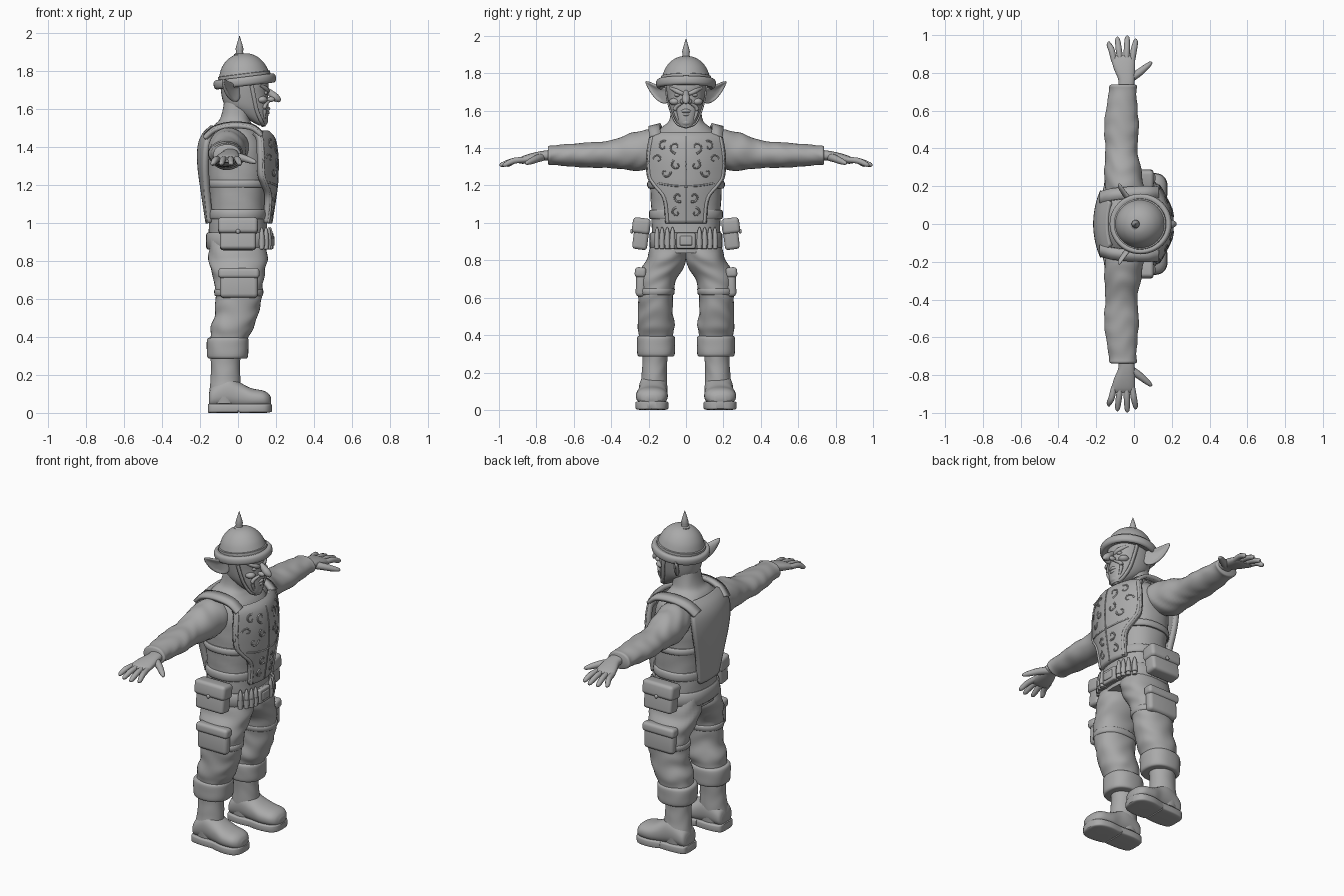
import bpy, bmesh, math
from mathutils import Vector, Matrix

grey = bpy.data.materials.new("plain grey")
grey.diffuse_color = (0.4, 0.4, 0.4, 1)


def finish(name, bm, mirror=False, thick=0, subsurf=0):
    bmesh.ops.recalc_face_normals(bm, faces=bm.faces[:])
    me = bpy.data.meshes.new(name)
    bm.to_mesh(me)
    bm.free()
    me.materials.append(grey)
    ob = bpy.data.objects.new(name, me)
    bpy.context.collection.objects.link(ob)
    if thick:
        m = ob.modifiers.new("thickness", 'SOLIDIFY')
        m.thickness, m.offset = thick, 0
    if subsurf:
        m = ob.modifiers.new("smooth", 'SUBSURF')
        m.levels = m.render_levels = subsurf
    if mirror:
        ob.modifiers.new("mirror", 'MIRROR').use_axis = (False, True, False)
    return ob


def spline(pts, sub):
    """Catmull-Rom through tuples of any length."""
    out = []
    for i in range(len(pts) - 1):
        p0, p1, p2, p3 = pts[max(i - 1, 0)], pts[i], pts[i + 1], pts[min(i + 2, len(pts) - 1)]
        for k in range(sub):
            t = k / sub
            out.append(tuple(0.5 * (2 * b + (c - a) * t + (2 * a - 5 * b + 4 * c - d) * t * t
                       + (3 * b - a - 3 * c + d) * t ** 3) for a, b, c, d in zip(p0, p1, p2, p3)))
    return out + [tuple(pts[-1])]


def skin(bm, rings, caps=True):
    vs = [[bm.verts.new(p) for p in r] for r in rings]
    n = len(vs[0])
    for a, b in zip(vs, vs[1:]):
        for i in range(n):
            bm.faces.new((a[i], a[(i + 1) % n], b[(i + 1) % n], b[i]))
    if caps:
        bm.faces.new(vs[0])
        bm.faces.new(vs[-1])


def loft(name, axis, secs, p=2, sub=6, wr=0, mirror=False, n=36):
    """Sections are (position on axis, centre a, centre b, radius a, radius b)."""
    rings = []
    for t, ca, cb, ra, rb in spline(secs, sub):
        ring = []
        for i in range(n):
            a = 2 * math.pi * i / n
            c, s = math.cos(a), math.sin(a)
            w = 1 + wr * math.sin(t * 60 + 2.5 * math.sin(a + 1) + 1.5 * math.sin(3 * a + t * 9))
            u = ca + math.copysign(abs(c) ** (2 / p), c) * ra * w
            v = cb + math.copysign(abs(s) ** (2 / p), s) * rb * w
            ring.append({'z': (u, v, t), 'y': (u, t, v), 'x': (t, u, v)}[axis])
        rings.append(ring)
    bm = bmesh.new()
    skin(bm, rings)
    return finish(name, bm, mirror)


def tubes(name, paths, mirror=False, sub=5, n=10):
    """Each path is a list of (x, y, z, radius)."""
    bm = bmesh.new()
    for path in paths:
        pts = spline(path, sub)
        co = [Vector(q[:3]) for q in pts]
        rings = []
        for i, q in enumerate(pts):
            tan = co[min(i + 1, len(co) - 1)] - co[max(i - 1, 0)]
            rot = tan.to_track_quat('Z', 'Y')
            rings.append([co[i] + rot @ Vector((math.cos(6.28319 * k / n), math.sin(6.28319 * k / n), 0))
                          * max(q[3], .001) for k in range(n)])
        skin(bm, rings)
    return finish(name, bm, mirror)


def box(name, c, size, bevel, rx=0, mirror=True):
    bm = bmesh.new()
    bmesh.ops.create_cube(bm, size=1)
    bmesh.ops.scale(bm, vec=size, verts=bm.verts[:])
    bmesh.ops.bevel(bm, geom=bm.edges[:], offset=bevel, segments=4, profile=.5, affect='EDGES')
    bmesh.ops.transform(bm, matrix=Matrix.Translation(c) @ Matrix.Rotation(rx, 4, 'X'), verts=bm.verts[:])
    return finish(name, bm, mirror)


def lathe(name, prof, mats, mirror=False, n=40):
    bm = bmesh.new()
    for m in mats:
        skin(bm, [[m @ Vector((max(r, .0005) * math.cos(2 * math.pi * i / n),
                               max(r, .0005) * math.sin(2 * math.pi * i / n), z)) for i in range(n)]
                  for r, z in prof])
    return finish(name, bm, mirror)


def balls(name, items, mirror=True):
    bm = bmesh.new()
    for c, s in items:
        bmesh.ops.create_uvsphere(bm, u_segments=16, v_segments=10, radius=1,
                                  matrix=Matrix.Translation(c) @ Matrix.Diagonal((*s, 1)))
    return finish(name, bm, mirror)


def ribbon(name, pts, width, thick, mirror=True):
    bm = bmesh.new()
    w = Vector(width) / 2
    rows = [(bm.verts.new(Vector(p) - w), bm.verts.new(Vector(p) + w)) for p in spline(pts, 6)]
    for a, b in zip(rows, rows[1:]):
        bm.faces.new((a[0], a[1], b[1], b[0]))
    return finish(name, bm, mirror, thick)


def plate(name, rows, k, thick):
    """Curved armour sheet, rows are (z, half width, x at the middle)."""
    bm = bmesh.new()
    grid = [[bm.verts.new((x + k * (w * j / 12) ** 2, w * j / 12, z)) for j in range(-12, 13)]
            for z, w, x in spline(rows, 5)]
    for a, b in zip(grid, grid[1:]):
        for j in range(24):
            bm.faces.new((a[j], a[j + 1], b[j + 1], b[j]))
    return finish(name, bm, False, thick)


# Torso, pelvis and neck
loft("torso", 'z', [(.84, 0, 0, .15, .18), (.95, 0, 0, .155, .183), (1.1, 0, 0, .15, .187), (1.25, -.005, 0, .16, .195),
     (1.38, -.01, 0, .16, .195), (1.46, -.02, 0, .14, .18), (1.51, -.025, 0, .105, .13),
     (1.55, -.015, 0, .078, .09), (1.64, 0, 0, .072, .078)], p=2.4, wr=.006)
loft("side_band", 'z', [(1.185, 0, 0, .163, .2), (1.195, 0, 0, .168, .207), (1.215, 0, 0, .168, .207), (1.225, 0, 0, .163, .2)], p=2.4, sub=2)
loft("lower_band", 'z', [(1.02, 0, 0, .156, .19), (1.03, 0, 0, .16, .197), (1.06, 0, 0, .16, .197), (1.07, 0, 0, .156, .19)], p=2.4, sub=2)

# Chest and back armour
front = [(1.475, .18, .15), (1.44, .192, .18), (1.35, .205, .195), (1.25, .2, .195), (1.2, .172, .192), (1.13, .12, .183), (1.0, .105, .163)]
plate("chest_plate", front, -2, .03)
plate("back_plate", [(1.5, .11, -.135), (1.46, .155, -.175), (1.4, .172, -.197), (1.3, .16, -.198),
                     (1.15, .12, -.178), (1.0, .09, -.155)], 1.2, .032)
dense = spline(front, 10)


def on_plate(y, z, r):
    x = min(dense, key=lambda q: abs(q[0] - z))[2]
    return (x - 2 * y * y + .015, y, z, r)


tubes("chest_rim", [[on_plate(w - .006, z, .009) for z, w, x in front]], True)
tubes("chest_seam", [[on_plate(0, z, .004) for z, w, x in front]])
tubes("chest_waist_ridge", [[on_plate(y, 1.195 + y * y * .8, .005) for y in (0, .05, .1, .15)]], True)


def curl(cy, cz, r, turn, start):
    return [on_plate(cy + r * (1 - .12 * i) * math.cos(start + turn * i * .75),
                     cz + r * (1 - .12 * i) * math.sin(start + turn * i * .75), .006 - .0004 * i) for i in range(8)]


tubes("chest_scrolls", [curl(.055, 1.405, .035, 1, -1.5), curl(.12, 1.41, .03, -1, 2), curl(.15, 1.34, .028, 1, 0),
      curl(.05, 1.31, .03, -1, 1), curl(.11, 1.27, .03, 1, 3), curl(.04, 1.14, .03, 1, -2),
      curl(.05, 1.055, .028, -1, 1.5)], True, 3, 8)
ribbon("shoulder_strap", [(.125, .165, 1.465), (.07, .168, 1.505), (-.03, .165, 1.515), (-.12, .155, 1.495), (-.175, .14, 1.45)],
       (0, .06, -.015), .022)

# Sleeves and hands
loft("sleeve", 'y', [(.08, -.035, 1.4, .08, .09), (.17, -.045, 1.4, .1, .1), (.23, -.055, 1.387, .102, .107),
     (.3, -.06, 1.38, .096, .098), (.4, -.067, 1.367, .084, .074), (.5, -.066, 1.363, .092, .068),
     (.6, -.065, 1.362, .084, .062), (.7, -.06, 1.362, .072, .053), (.73, -.058, 1.361, .073, .052),
     (.738, -.058, 1.361, .064, .044)], wr=.02, mirror=True)
loft("palm", 'y', [(.7, -.045, 1.362, .044, .03), (.76, -.04, 1.36, .043, .026), (.82, -.05, 1.348, .056, .026),
     (.87, -.057, 1.337, .062, .021), (.895, -.057, 1.331, .055, .012)], p=2.4, mirror=True)
fingers = []
for x0, x1, tip in ((-.105, -.132, .965), (-.073, -.087, .99), (-.04, -.036, .997), (-.01, .008, .98)):
    fingers.append([(x0, .86, 1.338, .015), ((x0 + x1) / 2, .92, 1.332, .0165), (x1, tip - .015, 1.312, .013), (x1, tip, 1.306, .004)])
fingers.append([(-.02, .77, 1.352, .022), (.025, .8, 1.342, .02), (.065, .832, 1.328, .016), (.088, .852, 1.32, .01), (.094, .858, 1.318, .003)])
tubes("fingers", fingers, True)

# Trousers with rolled cuffs
loft("trouser_leg", 'z', [(.92, 0, .09, .145, .09), (.82, 0, .1, .155, .105), (.75, 0, .13, .143, .11), (.68, .005, .158, .127, .1),
     (.6, .003, .163, .122, .094), (.52, -.008, .163, .114, .092), (.45, -.03, .16, .113, .1),
     (.4, -.045, .16, .1, .09), (.33, -.055, .16, .09, .085)], p=2.2, wr=.022, mirror=True)
loft("trouser_cuff", 'z', [(.285, -.055, .16, .085, .08), (.292, -.055, .16, .105, .098), (.34, -.055, .16, .11, .102),
     (.388, -.053, .16, .108, .1), (.397, -.053, .16, .09, .085)], p=2.4, sub=4, wr=.006, mirror=True)
loft("thigh_strap", 'z', [(.615, .003, .163, .121, .093), (.62, .004, .163, .128, .1), (.645, .004, .162, .129, .102),
     (.65, .004, .162, .123, .095)], p=2.2, sub=2, mirror=True)
box("thigh_pocket", (.005, .24, .675), (.2, .055, .14), .022, .04)
box("thigh_pocket_flap", (.005, .243, .735), (.215, .062, .055), .018, .06)

# Boots
loft("boot_shaft", 'z', [(.32, -.066, .165, .08, .068), (.25, -.066, .167, .076, .066), (.18, -.066, .17, .078, .068),
     (.1, -.068, .175, .084, .074), (.05, -.068, .175, .08, .07)], wr=.01, mirror=True)
loft("boot_foot", 'x', [(-.152, .175, .07, .045, .035), (-.135, .175, .085, .066, .058), (-.06, .175, .11, .076, .085), (.01, .178, .09, .077, .07),
     (.07, .182, .076, .085, .054), (.13, .184, .072, .08, .046), (.16, .184, .066, .06, .036),
     (.174, .184, .06, .03, .02)], p=2.3, mirror=True)
loft("boot_heel", 'x', [(-.158, .175, .024, .04, .022), (-.145, .175, .024, .066, .024), (-.08, .175, .024, .078, .024),
     (.0, .177, .024, .076, .024)], p=6, sub=4, mirror=True)
loft("boot_sole", 'x', [(.0, .177, .029, .078, .019), (.012, .178, .024, .079, .024), (.08, .182, .024, .089, .024), (.14, .184, .024, .08, .024),
     (.168, .184, .025, .055, .022), (.178, .184, .026, .025, .018)], p=6, sub=4, mirror=True)

# Belt, buckle, cartridges and pouches
loft("belt", 'z', [(.862, .003, 0, .155, .18), (.868, .003, 0, .17, .194), (.94, .003, 0, .17, .194), (.947, .003, 0, .155, .18)], p=2.4, sub=2)
box("buckle", (.172, 0, .905), (.03, .1, .085), .008, mirror=False)
box("buckle_panel", (.182, 0, .905), (.022, .065, .05), .006, mirror=False)
spots = []
for y in (.072, .1, .128, .155):
    spots.append((.003 + .17 * (1 - (y / .194) ** 2.4) ** (1 / 2.4) + .004, y))
lathe("cartridges", [(0, .86), (.013, .862), (.014, .93), (.012, .945), (.009, .962), (.004, .975), (0, .978)],
      [Matrix.Translation((x, y, 0)) for x, y in spots], True, 12)
lathe("cartridge_loops", [(.0, .882), (.0165, .882), (.0165, .915), (0, .915)],
      [Matrix.Translation((x, y, 0)) for x, y in spots], True, 12)
box("pouch", (0, .24, .935), (.19, .08, .155), .018, .13)
box("pouch_flap", (0, .239, .984), (.208, .096, .085), .02, .13)
balls("pouch_stud", [((0, .29, .955), (.012, .008, .012))])

# Head and face
loft("head", 'z', [(1.512, .13, 0, .018, .03), (1.54, .107, 0, .05, .053), (1.58, .07, 0, .09, .076), (1.62, .045, 0, .115, .092),
     (1.68, .035, 0, .123, .104), (1.74, .035, 0, .125, .11), (1.8, .03, 0, .1, .1)], p=2.2)
tubes("nose", [[(.145, 0, 1.705, .012), (.172, 0, 1.682, .018), (.195, 0, 1.661, .022), (.212, 0, 1.648, .016), (.219, 0, 1.636, .005)]], n=14)
balls("nostrils", [((.172, .02, 1.65), (.022, .013, .014))])
balls("cheeks", [((.125, .06, 1.648), (.03, .03, .02))])
balls("eyes", [((.142, .045, 1.684), (.015, .017, .011))])
tubes("brows", [[(.155, .012, 1.688, .009), (.15, .045, 1.703, .013), (.115, .085, 1.724, .008)]], True)
tubes("cheek_folds", [[(.165, .022, 1.64, .006), (.142, .055, 1.617, .011), (.14, .055, 1.585, .01), (.14, .042, 1.55, .006)]], True)
tubes("lips", [[(.145, -.035, 1.593, .004), (.16, 0, 1.6, .01), (.145, .035, 1.593, .004)],
               [(.143, -.03, 1.583, .004), (.158, 0, 1.58, .009), (.143, .03, 1.583, .004)]])
balls("chin", [((.135, 0, 1.537), (.024, .032, .022))], False)
ribbon("chin_strap", [(.07, .111, 1.735), (.085, .1, 1.66), (.1, .08, 1.59), (.125, .05, 1.53), (.135, 0, 1.51)], (.02, 0, .004), .008)

# Pointed ears
bm = bmesh.new()
rim = [(.015, .09, 1.725), (-.015, .135, 1.728), (-.05, .18, 1.745), (-.09, .232, 1.772), (-.068, .195, 1.7),
       (-.045, .16, 1.655), (-.015, .115, 1.63), (.015, .09, 1.645)]
outer = [bm.verts.new(q) for q in rim]
mid = Vector((-.035, .14, 1.693))
inner = [bm.verts.new(Vector(q).lerp(mid, .4) + Vector((-.014, 0, 0))) for q in rim]
for i in range(8):
    j = (i + 1) % 8
    bm.faces.new((outer[i], outer[j], inner[j], inner[i]))
bm.faces.new(inner)
finish("ear", bm, True, .018, 2)

# Helmet with rolled brim and spike
tilt = Matrix.Translation((.036, 0, 1.742)) @ Matrix.Rotation(math.radians(-7), 4, 'Y') @ Matrix.Diagonal((.98, .95, 1, 1))
dome = spline([(0, .15), (.045, .144), (.085, .122), (.115, .087), (.132, .048), (.138, .025)], 4)
brim = spline([(.14, .024), (.158, .026), (.168, .012), (.166, -.012), (.152, -.022), (.135, -.012)], 4)
lathe("helmet", dome + brim, [tilt], n=48)
lathe("helmet_band", [(.13, .028), (.142, .028), (.141, .042), (.128, .045)], [tilt], n=48)
lathe("helmet_spike", [(.03, 1.875), (.03, 1.886), (.02, 1.892), (.019, 1.905), (.021, 1.915), (.015, 1.938), (.008, 1.962), (0, 1.985)],
      [Matrix.Translation((.008, 0, 0))], n=20)

bpy.ops.object.select_all(action='SELECT')
bpy.context.view_layer.objects.active = bpy.context.selected_objects[0]
bpy.ops.object.shade_smooth_by_angle(angle=math.radians(45))
